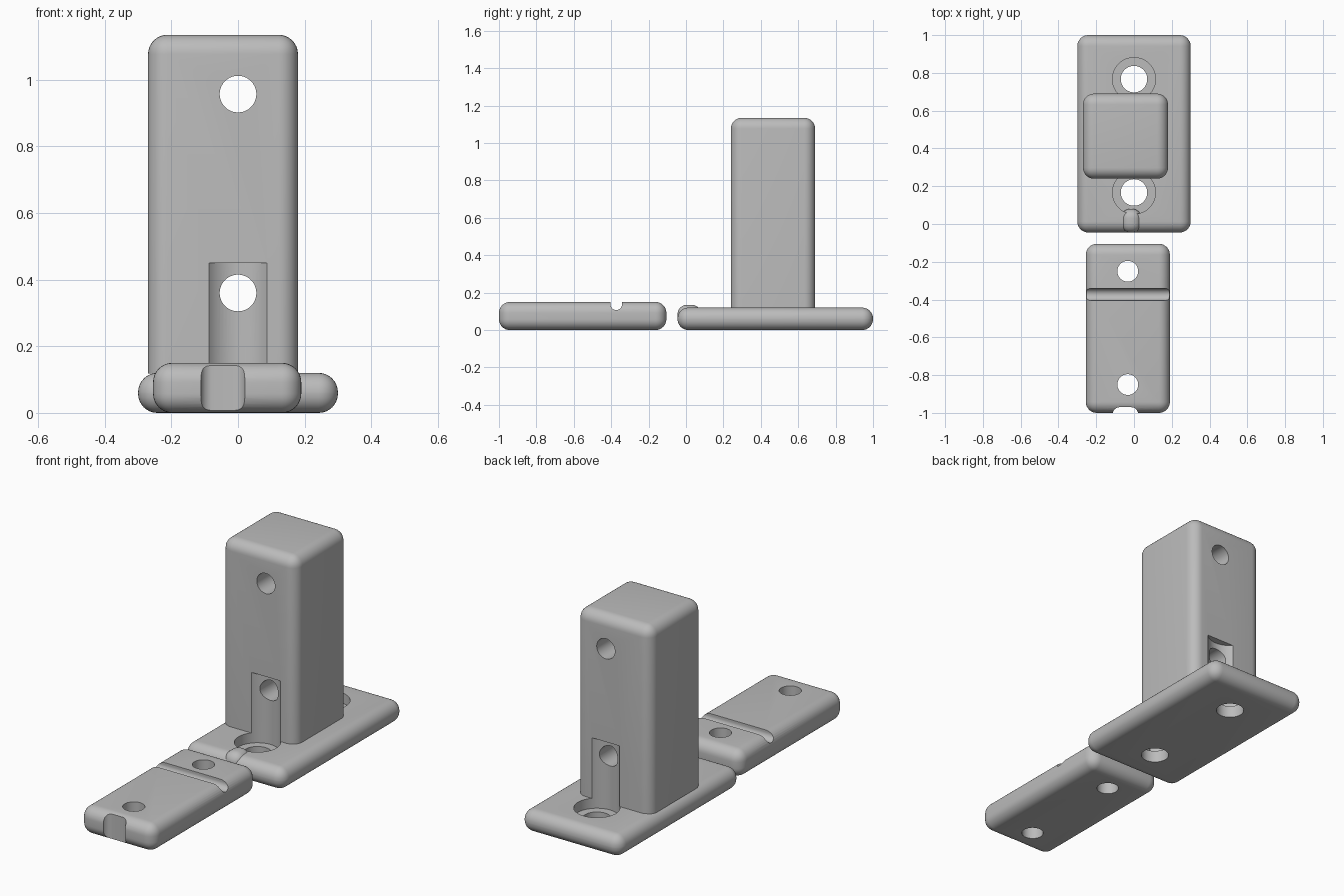
import bpy
import math
from mathutils import Vector

cube = bpy.data.objects.get("Cube")
if cube:
    bpy.data.objects.remove(cube, do_unlink=True)

grey = bpy.data.materials.new("plain grey")
grey.use_nodes = True
COLOR = (0.5, 0.5, 0.5, 1)
grey.diffuse_color = COLOR
grey.node_tree.nodes["Principled BSDF"].inputs["Base Color"].default_value = COLOR


def finish(obj, name):
    obj.name = name
    obj.data.materials.clear()
    obj.data.materials.append(grey)
    return obj


def activate(obj):
    bpy.ops.object.select_all(action='DESELECT')
    obj.select_set(True)
    bpy.context.view_layer.objects.active = obj


def apply_modifier(obj, mod):
    activate(obj)
    bpy.ops.object.modifier_apply(modifier=mod.name)


def block(name, low, high, radius=0):
    """Box between two corners, with all edges rounded by radius."""
    low, high = Vector(low), Vector(high)
    bpy.ops.mesh.primitive_cube_add(size=1, location=(low + high) / 2)
    obj = bpy.context.object
    obj.scale = high - low
    bpy.ops.object.transform_apply(location=True, rotation=False, scale=True)
    if radius:
        bevel = obj.modifiers.new("Round", 'BEVEL')
        bevel.width = radius
        bevel.segments = 8
        apply_modifier(obj, bevel)
    return finish(obj, name)


def rod(name, start, end, radius):
    """Cylinder between two points."""
    start, end = Vector(start), Vector(end)
    axis = end - start
    bpy.ops.mesh.primitive_cylinder_add(
        vertices=64, radius=radius, depth=axis.length, location=(start + end) / 2,
        rotation=axis.to_track_quat('Z', 'Y').to_euler())
    return finish(bpy.context.object, name)


def cut(obj, cutter):
    mod = obj.modifiers.new("Cut", 'BOOLEAN')
    mod.operation = 'DIFFERENCE'
    mod.solver = 'EXACT'
    mod.object = cutter
    apply_modifier(obj, mod)


def cut_all(targets, cutter):
    cutter.hide_render = True
    for target in targets:
        cut(target, cutter)
    bpy.data.objects.remove(cutter, do_unlink=True)


ROUND = 0.058

# Base plate and the upright post, whose lower end is trimmed flat
base = block("base_plate", (-0.3, -0.045, 0), (0.3, 1, 0.12), ROUND)
post = block("upright_post", (-0.27, 0.24, -0.1), (0.18, 0.69, 1.135), ROUND)
cut_all([post], block("post_trim", (-1, -1, -1), (1, 2, 0.118)))

# Screw holes in the base, with head clearance running up the post
for y in (0.167, 0.767):
    cut_all([base], rod("screw_hole", (0, y, -0.1), (0, y, 0.3), 0.07))
    cut_all([base, post], rod("head_clearance", (0, y, 0.065), (0, y, 0.45), 0.114))

# Cross holes through the post
for z in (0.36, 0.957):
    cut_all([post], rod("cross_hole", (0, 0, z), (0, 1, z), 0.055))

# Rounded locating tab on the front edge of the base
tab = block("locating_tab", (-0.07, -0.045, 0.02), (0.04, 0.08, 0.135), 0.05)

# Loose clamp plate with two holes, a cross groove and an end notch
clamp = block("clamp_plate", (-0.255, -1, 0), (0.19, -0.105, 0.15), ROUND)
for y in (-0.25, -0.85):
    cut_all([clamp], rod("clamp_hole", (-0.033, y, -0.1), (-0.033, y, 0.3), 0.055))
cut_all([clamp], rod("groove_floor", (-0.5, -0.373, 0.138), (0.5, -0.373, 0.138), 0.031))
cut_all([clamp], block("groove_mouth", (-0.5, -0.404, 0.138), (0.5, -0.342, 0.3)))
cut_all([clamp], block("end_notch", (-0.112, -1.15, -0.2), (0.021, -0.97, 0.35), 0.035))

for obj in (base, post, tab, clamp):
    activate(obj)
    bpy.ops.object.shade_smooth_by_angle(angle=math.radians(30))
